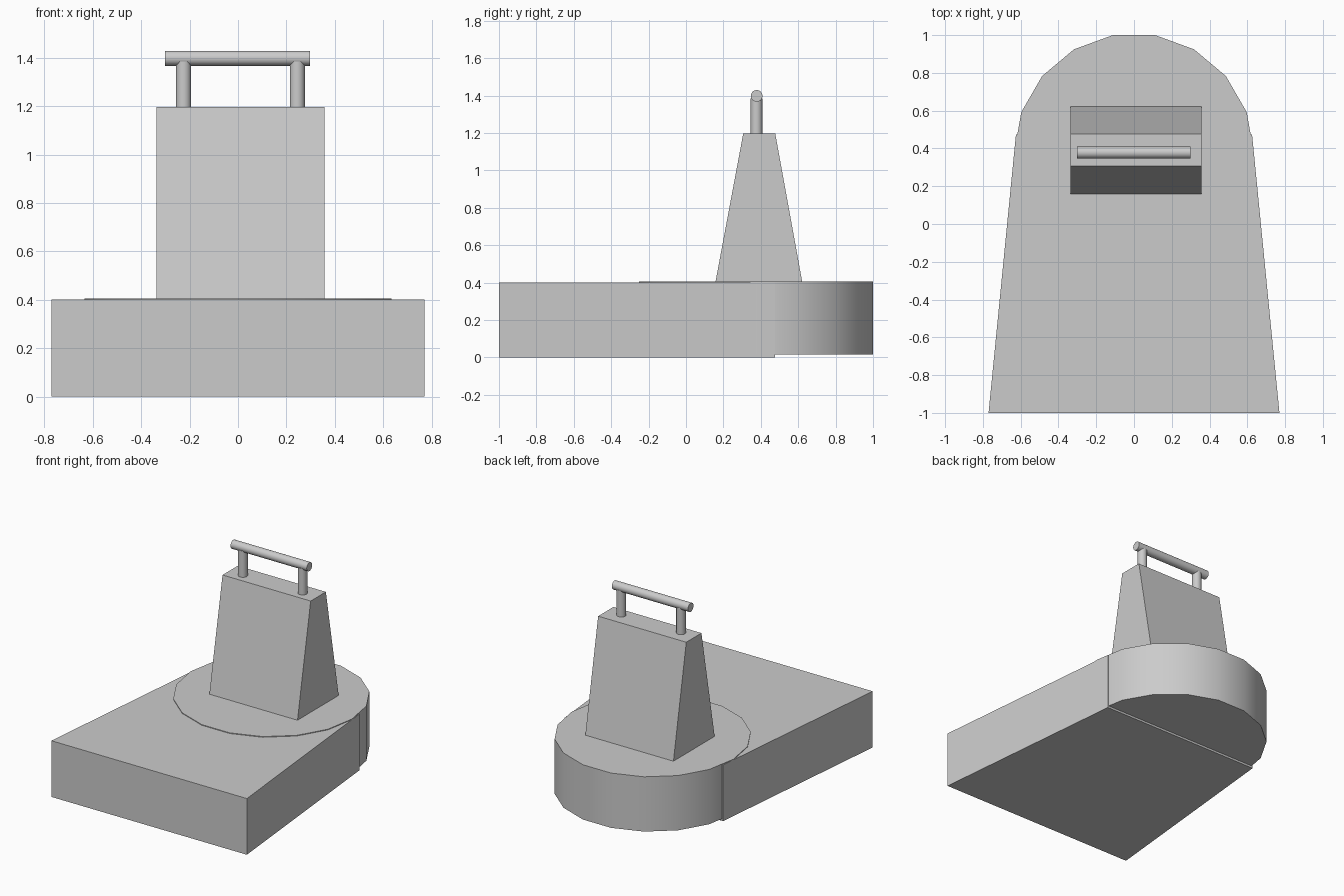
import bpy, bmesh, math

if "Cube" in bpy.data.objects:
    bpy.data.objects.remove(bpy.data.objects["Cube"])


def make_object(name, bm):
    bmesh.ops.recalc_face_normals(bm, faces=bm.faces)
    mesh = bpy.data.meshes.new(name)
    bm.to_mesh(mesh)
    bm.free()
    obj = bpy.data.objects.new(name, mesh)
    bpy.context.collection.objects.link(obj)
    return obj


def prism(name, profile, offset):
    """Extrude a closed profile along an offset vector."""
    bm = bmesh.new()
    face = bm.faces.new([bm.verts.new(p) for p in profile])
    ext = bmesh.ops.extrude_face_region(bm, geom=[face], use_keep_orig=True)
    verts = [g for g in ext["geom"] if isinstance(g, bmesh.types.BMVert)]
    bmesh.ops.translate(bm, verts=verts, vec=offset)
    return make_object(name, bm)


def cylinder(name, radius, depth, location, sides, rotation=(0, 0, 0)):
    bpy.ops.mesh.primitive_cylinder_add(vertices=sides, radius=radius, depth=depth,
                                        location=location, rotation=rotation)
    obj = bpy.context.object
    obj.name = name
    bpy.ops.object.shade_smooth_by_angle(angle=math.radians(35))
    return obj


# Tapered base slab
prism("base_slab", [(-0.77, -1, 0), (0.77, -1, 0), (0.625, 0.475, 0), (-0.625, 0.475, 0)],
      (0, 0, 0.4))

# Round end of the base: 18 sides with a flat facing the back
cylinder("base_round_end", 0.635, 0.39, (0, 0.375, 0.21), 18, (0, 0, math.radians(10)))

# Wedge-shaped tower, narrowing front to back
prism("tower", [(-0.336, 0.157, 0.4), (-0.336, 0.622, 0.4),
                (-0.336, 0.477, 1.197), (-0.336, 0.306, 1.197)], (0.694, 0, 0))

# Handle posts and bar
for side, x in (("left", -0.225), ("right", 0.245)):
    cylinder(f"handle_post_{side}", 0.031, 0.20, (x, 0.377, 1.285), 32)
cylinder("handle_bar", 0.031, 0.60, (-0.002, 0.378, 1.398), 32, (0, math.pi / 2, 0))
